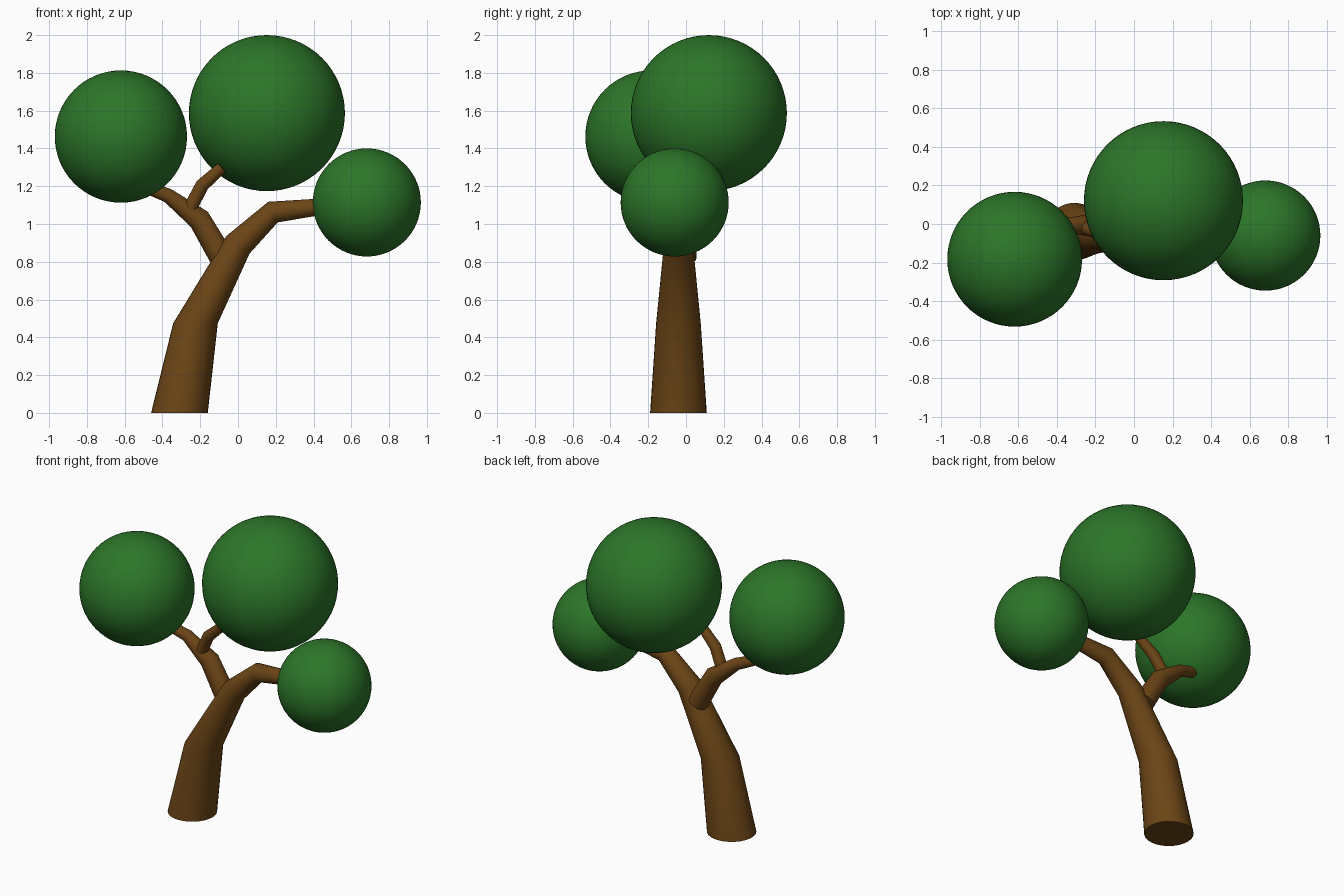
import bpy, bmesh, math
from mathutils import Vector

if "Cube" in bpy.data.objects:
    bpy.data.objects.remove(bpy.data.objects["Cube"])

SIDES = 32


def material(name, color):
    m = bpy.data.materials.new(name)
    m.diffuse_color = (*color, 1)
    m.use_nodes = True
    m.node_tree.nodes["Principled BSDF"].inputs["Base Color"].default_value = m.diffuse_color
    return m


BARK = material("bark", (0.15, 0.06, 0.008))
LEAF = material("leaf", (0.025, 0.18, 0.022))


def limb(name, nodes, flat=0):
    """Tapered tube through (x, y, z, radius); the first `flat` rings are horizontal."""
    pts = [Vector(n[:3]) for n in nodes]
    bm = bmesh.new()
    rings = []
    for i, p in enumerate(pts):
        t = Vector()
        if i > 0:
            t += (p - pts[i - 1]).normalized()
        if i < len(pts) - 1:
            t += (pts[i + 1] - p).normalized()
        t = Vector((0, 0, 1)) if i < flat else t.normalized()
        u = Vector((0, 1, 0)).cross(t).normalized()
        v = t.cross(u)
        ring = []
        for k in range(SIDES):
            a = math.tau * k / SIDES
            ring.append(bm.verts.new(p + nodes[i][3] * (u * math.cos(a) + v * math.sin(a))))
        rings.append(ring)
    for a, b in zip(rings, rings[1:]):
        for k in range(SIDES):
            j = (k + 1) % SIDES
            bm.faces.new((a[k], a[j], b[j], b[k]))
    bm.faces.new(rings[0][::-1])
    bm.faces.new(rings[-1])
    mesh = bpy.data.meshes.new(name)
    bm.to_mesh(mesh)
    bm.free()
    mesh.materials.append(BARK)
    ob = bpy.data.objects.new(name, mesh)
    bpy.context.collection.objects.link(ob)
    bpy.ops.object.select_all(action='DESELECT')
    ob.select_set(True)
    bpy.context.view_layer.objects.active = ob
    bpy.ops.object.shade_smooth_by_angle(angle=math.radians(50))


def crown(name, center, radius):
    bpy.ops.mesh.primitive_uv_sphere_add(segments=64, ring_count=32, radius=radius, location=center)
    ob = bpy.context.object
    ob.name = name
    ob.data.materials.append(LEAF)
    bpy.ops.object.shade_smooth()


# trunk bending over to the right-hand crown
limb("trunk", [(-0.31, -0.04, 0, 0.15), (-0.225, -0.04, 0.475, 0.118),
               (0.0, -0.04, 0.89, 0.077), (0.185, -0.045, 1.063, 0.06),
               (0.6, -0.055, 1.11, 0.035)], flat=2)

# side branch to the left-hand crown
limb("left_branch", [(-0.085, -0.01, 0.82, 0.065), (-0.205, -0.005, 1.025, 0.06),
                     (-0.37, -0.01, 1.15, 0.038), (-0.56, -0.05, 1.225, 0.03)])

# twig up to the large crown
limb("twig", [(-0.255, -0.02, 1.065, 0.037), (-0.245, -0.022, 1.1, 0.037),
              (-0.19, -0.04, 1.205, 0.036), (-0.085, -0.055, 1.30, 0.03)])

# foliage
crown("left_crown", (-0.62, -0.183, 1.463), 0.35)
crown("large_crown", (0.153, 0.121, 1.587), 0.413)
crown("right_crown", (0.682, -0.06, 1.114), 0.286)
